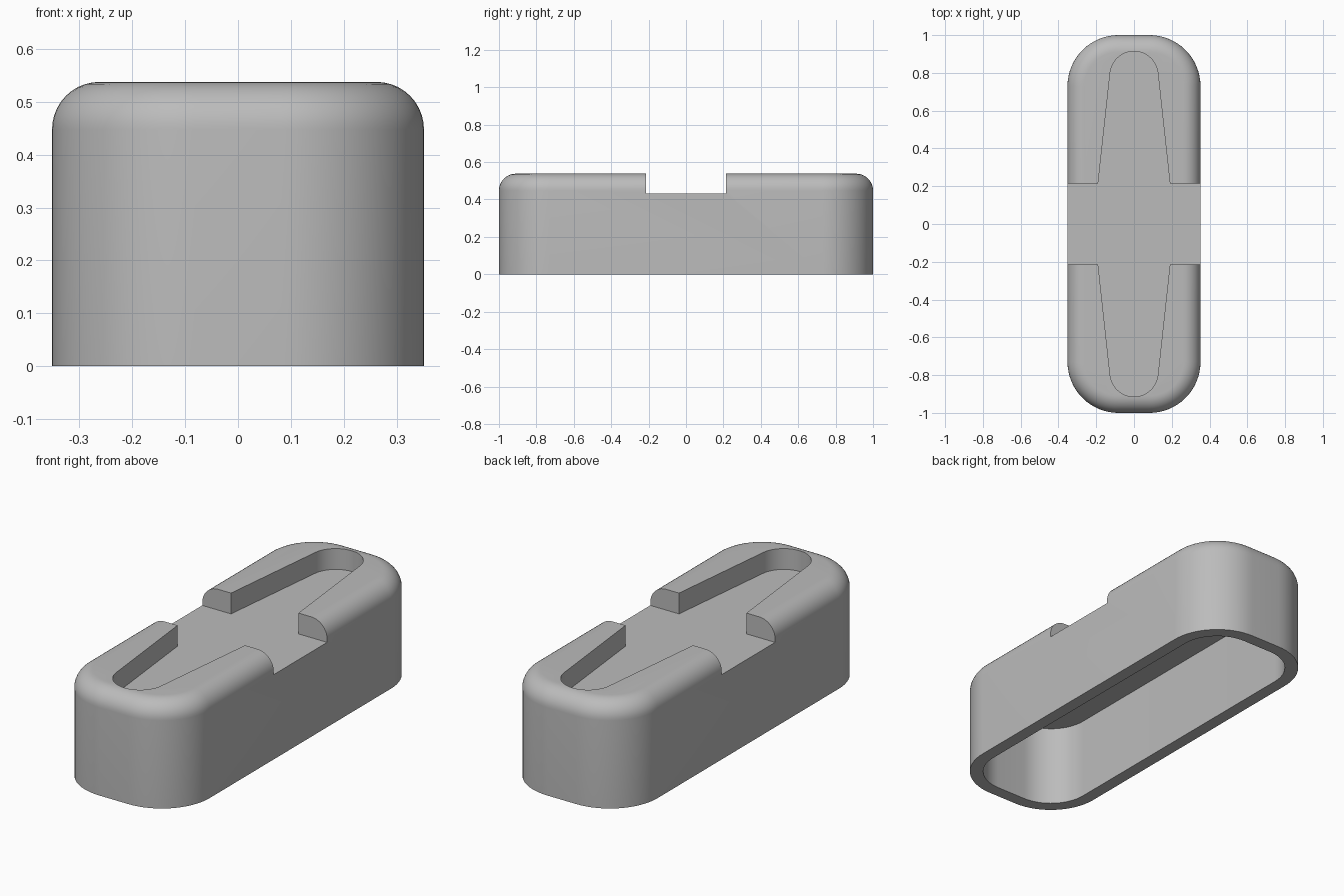
import bpy, bmesh
from math import sin, cos, pi, radians

if "Cube" in bpy.data.objects:
    bpy.data.objects.remove(bpy.data.objects["Cube"], do_unlink=True)

HALF_X, HALF_Y, HEIGHT = 0.352, 1.0, 0.538
CORNER, FILLET, WALL = 0.27, 0.09, 0.065
CEILING, FLOOR = 0.42, 0.432

grey = bpy.data.materials.new("plain grey")
grey.use_nodes = True
grey.diffuse_color = (0.5, 0.5, 0.5, 1)
grey.node_tree.nodes["Principled BSDF"].inputs["Base Color"].default_value = (0.5, 0.5, 0.5, 1)


def rounded_outline(inset, steps=16):
    """Rounded rectangle, moved inwards by the inset."""
    r = CORNER - inset
    cx, cy = HALF_X - CORNER, HALF_Y - CORNER
    corners = [(cx, cy), (-cx, cy), (-cx, -cy), (cx, -cy)]
    return [(x + r * cos(a), y + r * sin(a))
            for q, (x, y) in enumerate(corners)
            for a in [(q + i / steps) * pi / 2 for i in range(steps + 1)]]


def loft(name, rings):
    """Closed solid through a stack of (outline, z) rings."""
    bm = bmesh.new()
    loops = [[bm.verts.new((x, y, z)) for x, y in ring] for ring, z in rings]
    n = len(loops[0])
    for a, b in zip(loops, loops[1:]):
        for i in range(n):
            j = (i + 1) % n
            bm.faces.new((a[i], a[j], b[j], b[i]))
    bm.faces.new(loops[0][::-1])
    bm.faces.new(loops[-1])
    bmesh.ops.recalc_face_normals(bm, faces=bm.faces)
    mesh = bpy.data.meshes.new(name)
    bm.to_mesh(mesh)
    bm.free()
    mesh.materials.append(grey)
    obj = bpy.data.objects.new(name, mesh)
    bpy.context.collection.objects.link(obj)
    return obj


def carve(target, cutter):
    """Subtract the cutter, then remove it."""
    cutter.hide_render = True
    mod = target.modifiers.new("cut", "BOOLEAN")
    mod.operation, mod.solver, mod.object = "DIFFERENCE", "EXACT", cutter
    bpy.context.view_layer.objects.active = target
    bpy.ops.object.modifier_apply(modifier=mod.name)
    bpy.data.objects.remove(cutter, do_unlink=True)


# Body with a rounded top edge
rings = [(rounded_outline(0), 0)]
for i in range(11):
    a = i / 10 * pi / 2
    rings.append((rounded_outline(FILLET * (1 - cos(a))), HEIGHT - FILLET * (1 - sin(a))))
body = loft("hollow_body", rings)

# Hollow underside
inner = rounded_outline(WALL)
carve(body, loft("cavity_cutter", [(inner, -0.1), (inner, CEILING)]))

# Cross groove joined to two tapering round-ended grooves
arc = [radians(6 + 168 * i / 24) for i in range(25)]
half = [(0.4, 0.215), (0.19, 0.215)]
half += [(0.127 * cos(a), 0.787 + 0.127 * sin(a)) for a in arc]
half += [(-0.19, 0.215), (-0.4, 0.215)]
groove = half + [(-x, -y) for x, y in half]
carve(body, loft("groove_cutter", [(groove, FLOOR), (groove, 0.7)]))

# Smooth curves, sharp edges
bpy.ops.object.select_all(action="DESELECT")
body.select_set(True)
bpy.context.view_layer.objects.active = body
bpy.ops.object.shade_smooth_by_angle(angle=radians(30))
